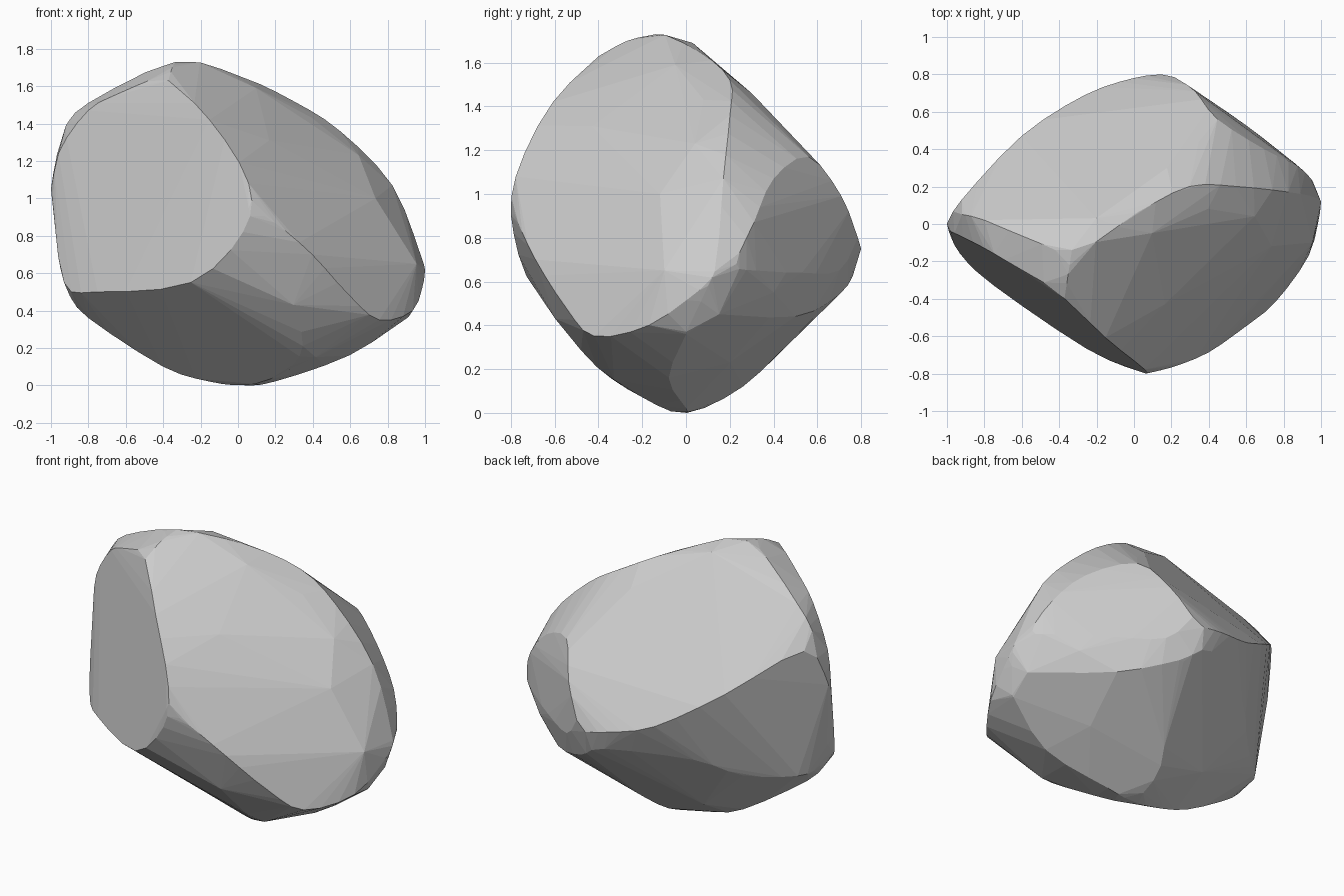
import bpy, bmesh
from mathutils import Vector

SIZE = Vector((2.0, 1.6, 1.73))


def smooth_path(pts, steps=3):
    """Round a few control points into a flowing ridge (Catmull-Rom)."""
    p = [Vector(q) for q in pts]
    p = [p[0]] + p + [p[-1]]
    out = []
    for i in range(1, len(p) - 2):
        a, b, c, d = p[i - 1:i + 3]
        for s in range(steps):
            t = s / steps
            out.append(0.5 * (2 * b + (c - a) * t + (2 * a - 5 * b + 4 * c - d) * t ** 2
                              + (3 * b - a - 3 * c + d) * t ** 3))
    return out + [p[-1]]


# Rim of the flat front-left face
front_left_rim = [(-.99, -.04, 1.0), (-.96, -.05, 1.24), (-.8, -.13, 1.47), (-.63, -.23, 1.56),
                  (-.4, -.37, 1.63), (-.15, -.61, 1.42), (.06, -.78, 1.08), (.03, -.79, .82),
                  (-.25, -.67, .55), (-.75, -.33, .5), (-.93, -.16, .55), (-.99, -.04, 1.0)]
# Crown ridge running from the left end over the top to the right end
crown_ridge = [(-.92, .05, 1.39), (-.8, .02, 1.51), (-.33, -.14, 1.73), (.02, .06, 1.65),
               (.3, .2, 1.52), (.55, .2, 1.36), (.83, .17, 1.07), (.98, .14, .7),
               (1, .1, .58), (.92, 0, .37)]
# Upper back ledge, between the sloping back and the undercut
back_ledge = [(-1, 0, 1.05), (-.92, .13, 1.29), (-.6, .47, 1.06), (-.26, .69, .85),
              (0, .78, .78), (.15, .8, .75)]
# Rim of the back-right face
back_right_rim = [(.22, .785, .8), (.33, .71, .99), (.45, .56, 1.17), (.7, .4, 1.07),
                  (.88, .31, .87), (.96, .23, .68), (.87, .32, .65), (.6, .53, .64),
                  (.35, .7, .65), (.22, .785, .8)]
# Front-right belly line
front_right_belly = [(.06, -.8, .95), (.2, -.77, .87), (.4, -.69, .7), (.6, -.55, .48),
                     (.76, -.42, .35), (.94, -.17, .4), (1, .06, .56)]
# Lower edge of the undercut back-left face
undercut = [(-.95, -.06, .63), (-.9, -.04, .49), (-.84, .08, .46), (-.6, .29, .48),
            (-.4, .49, .6), (.05, .75, .65), (.25, .7, .54), (.55, .5, .44), (.93, .15, .45)]
# Underside keels, left to right and front to back
keel_long = [(-.9, -.12, .48), (-.8, -.08, .36), (-.4, 0, .1), (-.15, 0, .02), (.03, 0, 0),
             (.2, 0, .02), (.6, -.08, .16), (.91, 0, .36)]
keel_cross = [(.3, -.6, .43), (.35, -.41, .21), (.25, -.2, .07), (.03, 0, 0),
              (.02, .26, .12), (.18, .5, .35), (.22, .7, .54)]
# Upper shoulder and gentle bulges on the broad faces
shoulder = [(-.33, -.14, 1.73), (-.35, -.27, 1.7), (-.37, -.4, 1.63)]
bulges = [(.17, -.43, 1.31), (.74, -.12, 1.0), (.42, -.33, .15), (-.3, .25, .2),
          (.18, .3, 1.46), (.35, .44, 1.3), (-.2, .03, 1.69), (.4, .08, 1.43),
          (.65, .04, 1.23), (.1, -.05, 1.59), (.5, .2, .23), (.45, -.3, 1.14),
          (.96, -.1, .65), (-.42, -.14, 1.7), (.1, -.58, .42), (.75, .4, .55)]

pts = [Vector(b) for b in bulges]
for ridge in (front_left_rim, crown_ridge, back_ledge, back_right_rim, front_right_belly,
              undercut, keel_long, keel_cross, shoulder):
    pts += smooth_path(ridge)

# Stretch exactly to the overall size, standing on z = 0
lo = Vector([min(p[i] for p in pts) for i in range(3)])
hi = Vector([max(p[i] for p in pts) for i in range(3)])
base = Vector((-1.0, -0.8, 0.0))
pts = [Vector([base[i] + (p[i] - lo[i]) / (hi[i] - lo[i]) * SIZE[i] for i in range(3)])
       for p in pts]

# Rock: convex hull of the ridges, nearly coplanar facets merged
bm = bmesh.new()
for p in pts:
    bm.verts.new(p)
bmesh.ops.remove_doubles(bm, verts=bm.verts[:], dist=0.01)
bmesh.ops.convex_hull(bm, input=bm.verts[:])
bmesh.ops.delete(bm, geom=[v for v in bm.verts if not v.link_faces], context='VERTS')
bmesh.ops.dissolve_limit(bm, angle_limit=0.03, verts=bm.verts[:], edges=bm.edges[:])
bmesh.ops.recalc_face_normals(bm, faces=bm.faces[:])
mesh = bpy.data.meshes.new("rock")
bm.to_mesh(mesh)
bm.free()
rock = bpy.data.objects.new("rock", mesh)
bpy.context.collection.objects.link(rock)
